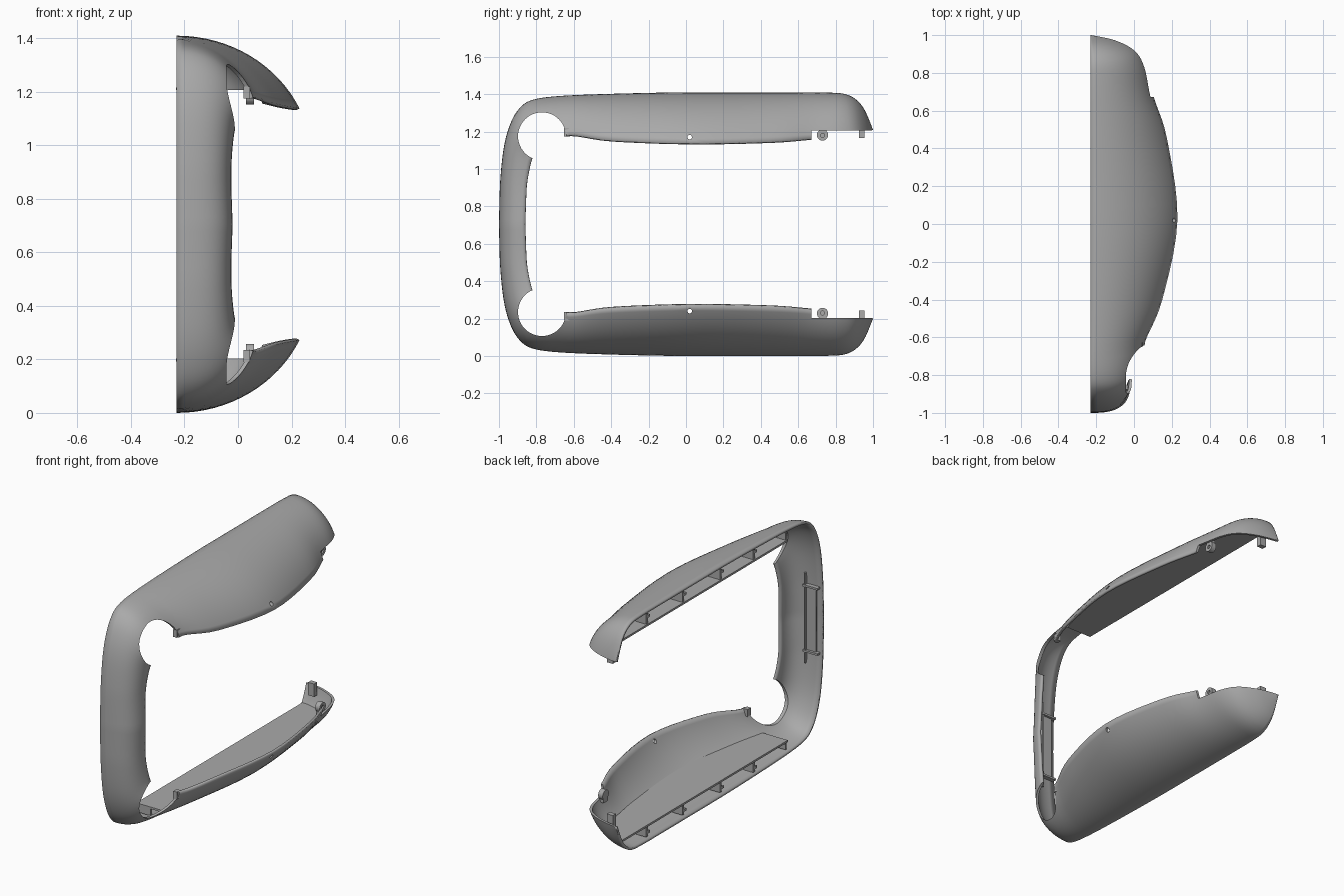
import bpy, bmesh
from math import sin, cos, acos, radians, pi
from mathutils import Vector, Matrix

cube = bpy.data.objects.get("Cube")
if cube:
    bpy.data.objects.remove(cube)

MID = 0.705      # height of the mirror plane
SEAM = -0.23     # open side of the housing
FLOOR = 0.1      # height of the inner panel

grey = bpy.data.materials.new("plastic_grey")
grey.use_nodes = True
grey.diffuse_color = (0.4, 0.4, 0.4, 1)
grey.node_tree.nodes["Principled BSDF"].inputs["Base Color"].default_value = (0.4, 0.4, 0.4, 1)


def finish(name, bm):
    """Turn a bmesh of the lower half into an object mirrored about MID."""
    bmesh.ops.translate(bm, verts=bm.verts, vec=(0, 0, -MID))
    me = bpy.data.meshes.new(name)
    bm.to_mesh(me)
    bm.free()
    ob = bpy.data.objects.new(name, me)
    ob.location.z = MID
    bpy.context.collection.objects.link(ob)
    me.materials.append(grey)
    m = ob.modifiers.new("Mirror", 'MIRROR')
    m.use_axis = (False, False, True)
    return ob


def solid(ob, thickness):
    m = ob.modifiers.new("Solidify", 'SOLIDIFY')
    m.thickness = thickness
    m.offset = -1


def cut(ob, cutter):
    cutter.hide_render = True
    cutter.hide_viewport = True
    m = ob.modifiers.new("Cut", 'BOOLEAN')
    m.object = cutter
    m.operation = 'DIFFERENCE'
    m.solver = 'EXACT'


def box(bm, x0, x1, y0, y1, z0, z1):
    mat = Matrix.Translation(((x0 + x1) / 2, (y0 + y1) / 2, (z0 + z1) / 2))
    bmesh.ops.create_cube(bm, size=1, matrix=mat @ Matrix.Diagonal((x1 - x0, y1 - y0, z1 - z0, 1)))


def cyl_x(bm, x0, x1, y, z, r, seg=32):
    mat = Matrix.Translation(((x0 + x1) / 2, y, z)) @ Matrix.Rotation(pi / 2, 4, 'Y')
    bmesh.ops.create_cone(bm, cap_ends=True, segments=seg, radius1=r, radius2=r,
                          depth=x1 - x0, matrix=mat)


# Stations along the lower half: seam (y, z), rim (x, y, z), sweep angle, roundness
stations = [
    (-1.0, .705, -.02, -.86, .705, 86, .72), (-.995, .5, -.025, -.852, .5, 86, .72),
    (-.975, .3, -.01, -.82, .345, 86, .74), (-.94, .17, .02, -.79, .32, 85, .8),
    (-.89, .085, .035, -.76, .29, 82, .86), (-.82, .04, .045, -.71, .26, 76, .94),
    (-.68, .02, .06, -.62, .23, 68, 1), (-.4, .008, .15, -.4, .257, 65, 1),
    (0, 0, .23, .02, .272, 65, 1), (.45, 0, .175, .45, .265, 66, 1),
    (.68, 0, .105, .67, .25, 74, 1), (.82, .004, .065, .83, .235, 76, 1),
    (.89, .025, .01, .92, .225, 76, 1), (.95, .085, -.1, .975, .213, 76, 1),
    (1.0, .2, SEAM, 1.0, .2, 76, 1)]


def smooth_path(rows, steps):
    """Spline through the stations, with slopes limited against overshoot."""
    rows = [Vector(r) for r in rows]
    out = []
    for i in range(len(rows) - 1):
        a, b, c, d = (rows[max(i - 1, 0)], rows[i], rows[i + 1], rows[min(i + 2, len(rows) - 1)])
        ma, mb = (c - a) / 2, (d - b) / 2
        for m in (ma, mb):
            for k in range(len(m)):
                lim = 1.5 * abs(c[k] - b[k])
                m[k] = max(-lim, min(lim, m[k]))
        for s in range(steps):
            t = s / steps
            out.append(b * (2*t**3 - 3*t**2 + 1) + ma * (t**3 - 2*t**2 + t)
                       + c * (3*t**2 - 2*t**3) + mb * (t**3 - t**2))
    return out + [rows[-1]]


def section(r, t):
    """Point on the curved wall at sweep t (0 = seam, 1 = rim)."""
    tm, e = radians(r[5]), r[6]
    fx = (sin(t * tm) / sin(tm)) ** e
    fi = (1 - cos(t * tm) ** e) / (1 - cos(tm) ** e)
    return Vector((SEAM + (r[2] - SEAM) * fx, r[0] + (r[3] - r[0]) * fi, r[1] + (r[4] - r[1]) * fi))


def strip(grid):
    bm = bmesh.new()
    vs = [[bm.verts.new(p) for p in row] for row in grid]
    for a, b in zip(vs, vs[1:]):
        for j in range(len(a) - 1):
            bm.faces.new((a[j], b[j], b[j + 1], a[j + 1]))
    bmesh.ops.remove_doubles(bm, verts=bm.verts, dist=1e-4)
    return bm


path = smooth_path(stations, 5)

# Curved outer housing
N = 16
housing = finish("outer_housing", strip([[section(r, j / N) for j in range(N + 1)] for r in path]))
solid(housing, 0.014)

# Round side openings, screw holes and the lowered rim at the open end
bm = bmesh.new()
cyl_x(bm, -0.12, 0.4, -0.77, 0.235, 0.128, 48)
cyl_x(bm, 0.1, 0.4, 0.02, 0.24, 0.012, 16)
box(bm, -0.3, 0.4, 0.672, 1.1, 0.203, 0.4)
cut(housing, finish("opening_cutter", bm))

# Flat inner panel of each arm, meeting the curved wall
rows = []
for r in path:
    if r[0] < -0.69 or r[1] > FLOOR - 0.02:
        continue
    tm, e = radians(r[5]), r[6]
    u = (FLOOR - r[1]) / (r[4] - r[1])
    p = section(r, acos((1 - u * (1 - cos(tm) ** e)) ** (1 / e)) / tm)
    rows.append([Vector((p.x - 0.03, p.y, FLOOR)), Vector((SEAM + 0.004, p.y, FLOOR))])
solid(finish("inner_panel", strip(rows)), 0.012)

# Clip ribs in the seam channel of each arm
bm = bmesh.new()
for y in (0.69, 0.34, -0.02, -0.34):
    box(bm, SEAM + 0.01, -0.14, y - 0.008, y + 0.008, 0.025, FLOOR - 0.005)
    box(bm, SEAM + 0.01, SEAM + 0.035, y - 0.03, y + 0.008, 0.04, 0.055)
box(bm, SEAM + 0.01, -0.13, -0.655, -0.643, 0.045, FLOOR - 0.005)
finish("channel_ribs", bm)

# Ridge, cross ribs and clip plate inside the front wall
bm = bmesh.new()
box(bm, -0.135, -0.125, -0.972, -0.955, 0.43, MID)
box(bm, SEAM + 0.01, -0.12, -0.977, -0.95, 0.5, 0.512)
box(bm, SEAM + 0.03, -0.13, -0.976, -0.965, 0.51, MID)
finish("front_wall_ribs", bm)

# Screw bosses near the open end
bm = bmesh.new()
cyl_x(bm, 0.03, 0.06, 0.73, 0.228, 0.03)
box(bm, 0.03, 0.06, 0.71, 0.75, 0.185, 0.215)
boss = finish("screw_boss", bm)
bm = bmesh.new()
cyl_x(bm, 0.05, 0.075, 0.73, 0.23, 0.011, 16)
cut(boss, finish("boss_cutter", bm))

# Hooks at the open end and beside the round openings
bm = bmesh.new()
box(bm, -0.175, -0.135, 0.925, 0.955, 0.165, 0.243)
box(bm, 0.02, 0.045, -0.652, -0.62, 0.19, 0.235)
finish("end_hooks", bm)

# Smooth shading with sharp edges kept
bpy.ops.object.select_all(action='DESELECT')
housing.select_set(True)
bpy.context.view_layer.objects.active = housing
bpy.ops.object.shade_smooth_by_angle(angle=radians(35))
